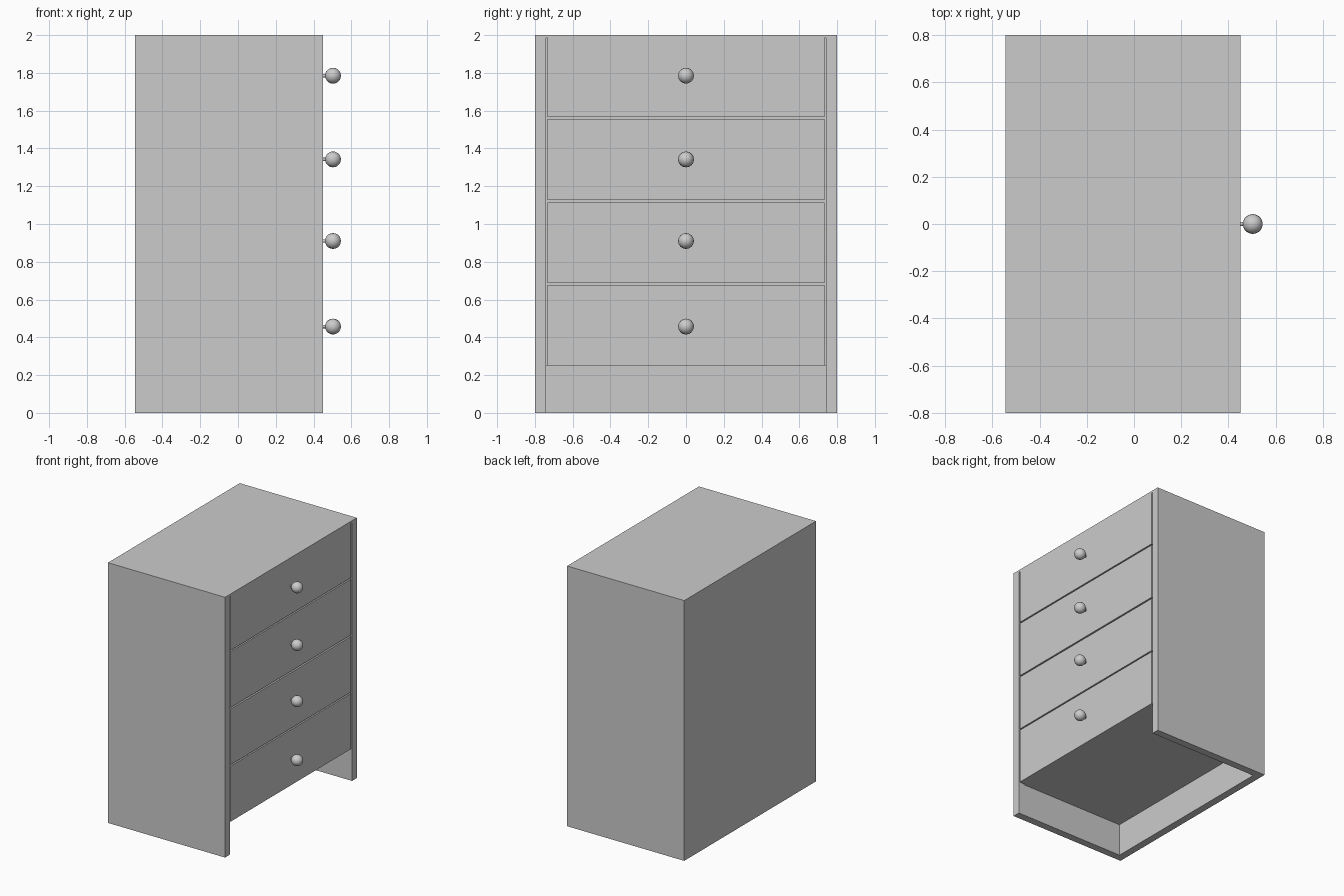
import bpy, bmesh, math
from mathutils import Matrix, Vector

if "Cube" in bpy.data.objects:
    bpy.data.objects.remove(bpy.data.objects["Cube"])

BACK, FRONT = -0.545, 0.45      # case depth along x (drawers face +x)
INNER_Y = 0.742                 # inner face of the side panels
FLOOR, LID = 0.25, 1.985        # underside of the body, underside of the lid
RECESS = 0.40                   # plane behind the drawer fronts


def finish(name, bm):
    bmesh.ops.recalc_face_normals(bm, faces=bm.faces)
    mesh = bpy.data.meshes.new(name)
    bm.to_mesh(mesh)
    bm.free()
    obj = bpy.data.objects.new(name, mesh)
    bpy.context.collection.objects.link(obj)
    return obj


def box(name, lo, hi):
    bm = bmesh.new()
    lo, hi = Vector(lo), Vector(hi)
    size = hi - lo
    bmesh.ops.create_cube(bm, size=1, matrix=Matrix.Translation((lo + hi) / 2)
                          @ Matrix.Diagonal((*size, 1)))
    return finish(name, bm)


def extrude_y(name, profile, half):
    bm = bmesh.new()
    face = bm.faces.new([bm.verts.new((x, -half, z)) for x, z in profile])
    out = bmesh.ops.extrude_face_region(bm, geom=[face])
    verts = [v for v in out["geom"] if isinstance(v, bmesh.types.BMVert)]
    bmesh.ops.translate(bm, verts=verts, vec=(0, 2 * half, 0))
    # extruding a lone face keeps the start cap, so the solid is closed
    return finish(name, bm)


# Case: solid block with an L-shaped cut for the open base and drawer recess
case = box("case", (BACK, -0.8, 0), (FRONT, 0.8, 2))
cutter = extrude_y("case_cutter", [
    (BACK + 0.058, -0.1), (0.6, -0.1), (0.6, LID),
    (RECESS, LID), (RECESS, FLOOR), (BACK + 0.058, FLOOR)], INNER_Y)
cutter.hide_render = True
cut = case.modifiers.new("opening", "BOOLEAN")
cut.operation = "DIFFERENCE"
cut.solver = "EXACT"
cut.object = cutter
bpy.context.view_layer.objects.active = case
case.select_set(True)
bpy.ops.object.modifier_apply(modifier=cut.name)
bpy.data.objects.remove(cutter)


# Knob: round head on a short thin stem
def knob(name, z):
    bm = bmesh.new()
    turn = Matrix.Rotation(math.pi / 2, 4, "Y")
    bmesh.ops.create_uvsphere(bm, u_segments=16, v_segments=10, radius=0.042,
                              matrix=Matrix.Translation((0.503, 0, z)) @ turn)
    bmesh.ops.create_cone(bm, cap_ends=True, segments=12, radius1=0.009,
                          radius2=0.009, depth=0.04,
                          matrix=Matrix.Translation((0.46, 0, z)) @ turn)
    obj = finish(name, bm)
    bpy.ops.object.select_all(action="DESELECT")
    obj.select_set(True)
    bpy.context.view_layer.objects.active = obj
    bpy.ops.object.shade_smooth_by_angle(angle=math.radians(50))


# Four drawer fronts with narrow gaps, each with a knob
drawers = [(FLOOR, 0.677, 0.457), (0.687, 1.115, 0.91),
           (1.126, 1.556, 1.342), (1.566, LID, 1.785)]
for i, (low, high, knob_z) in enumerate(drawers, 1):
    box(f"drawer_front_{i}", (RECESS, -0.732, low), (FRONT, 0.732, high))
    knob(f"drawer_knob_{i}", knob_z)
